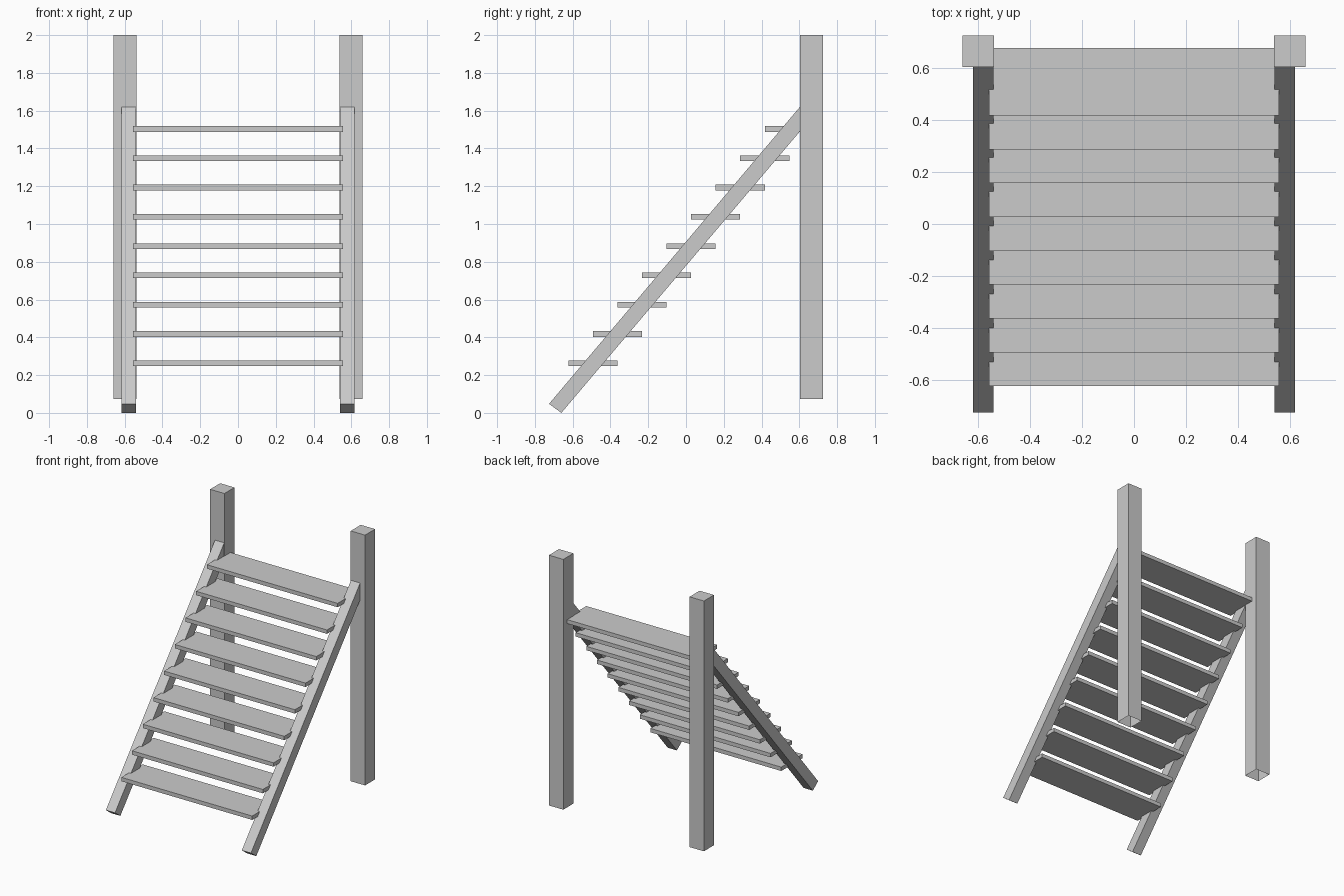
import bpy, bmesh

if "Cube" in bpy.data.objects:
    bpy.data.objects.remove(bpy.data.objects["Cube"])

def prism(name, profile, x0, x1, open_bottom=False):
    """Extrude a (y, z) profile from x0 to x1."""
    bm = bmesh.new()
    face = bm.faces.new([bm.verts.new((x0, y, z)) for y, z in profile])
    out = bmesh.ops.extrude_face_region(bm, geom=[face], use_keep_orig=True)
    verts = [g for g in out["geom"] if isinstance(g, bmesh.types.BMVert)]
    bmesh.ops.translate(bm, verts=verts, vec=(x1 - x0, 0, 0))
    bmesh.ops.recalc_face_normals(bm, faces=bm.faces)
    if open_bottom:
        low = [f for f in bm.faces if f.normal.z < -0.9]
        bmesh.ops.delete(bm, geom=low, context='FACES_ONLY')
    mesh = bpy.data.meshes.new(name)
    bm.to_mesh(mesh)
    bm.free()
    obj = bpy.data.objects.new(name, mesh)
    bpy.context.collection.objects.link(obj)
    return obj

def rect(y0, y1, z0, z1):
    return [(y0, z0), (y1, z0), (y1, z1), (y0, z1)]

for label, s in (("left", -1), ("right", 1)):
    # Tall post, open underneath
    prism(f"{label}_post", rect(0.603, 0.725, 0.073, 2.0),
          s * 0.538, s * 0.66, open_bottom=True)
    # Sloping stringer, cut flush against the post
    prism(f"{label}_stringer",
          [(-0.725, 0.048), (-0.66, 0.0), (0.603, 1.49), (0.603, 1.62)],
          s * 0.54, s * 0.618)

# Nine evenly spaced treads let into the stringers
for i in range(9):
    y, z = -0.623 + 0.13 * i, 0.248 + 0.155 * i
    prism(f"tread_{i + 1}", rect(y, y + 0.26, z, z + 0.03), -0.557, 0.557)
